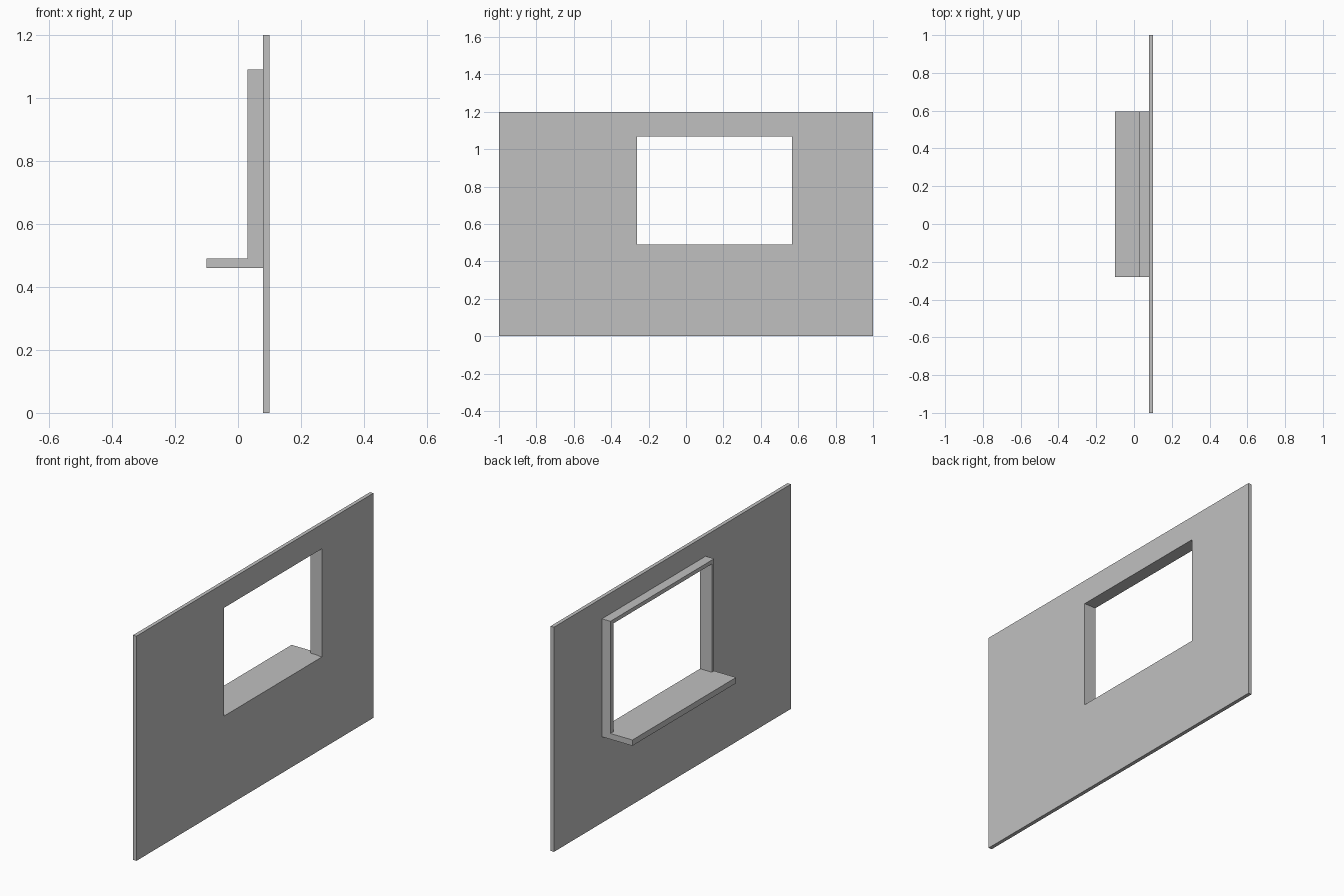
import bpy
import bmesh

default_cube = bpy.data.objects.get("Cube")
if default_cube:
    bpy.data.objects.remove(default_cube, do_unlink=True)

# One plain grey for everything
grey = bpy.data.materials.new("plain grey")
grey.use_nodes = True
GREY = (0.53, 0.53, 0.53, 1)
grey.diffuse_color = GREY
grey.node_tree.nodes["Principled BSDF"].inputs["Base Color"].default_value = GREY


def add_object(name, bm):
    bmesh.ops.recalc_face_normals(bm, faces=bm.faces)
    mesh = bpy.data.meshes.new(name)
    bm.to_mesh(mesh)
    bm.free()
    mesh.materials.append(grey)
    obj = bpy.data.objects.new(name, mesh)
    bpy.context.collection.objects.link(obj)
    return obj


def rectangle(y0, y1, z0, z1):
    return [(y0, z0), (y1, z0), (y1, z1), (y0, z1)]


def extrude_profile(name, outline, x0, x1, hole=None):
    """Extrude a (y, z) outline along x, with an optional matching hole."""
    bm = bmesh.new()
    if hole:
        outer = [bm.verts.new((x0, y, z)) for y, z in outline]
        inner = [bm.verts.new((x0, y, z)) for y, z in hole]
        for i in range(len(outer)):
            j = (i + 1) % len(outer)
            bm.faces.new((outer[i], outer[j], inner[j], inner[i]))
    else:
        bm.faces.new([bm.verts.new((x0, y, z)) for y, z in outline])
    result = bmesh.ops.extrude_face_region(bm, geom=bm.faces[:], use_keep_orig=True)
    moved = [v for v in result["geom"] if isinstance(v, bmesh.types.BMVert)]
    bmesh.ops.translate(bm, verts=moved, vec=(x1 - x0, 0, 0))
    return add_object(name, bm)


# Shared levels
wall_inner, wall_outer = 0.08, 0.10
frame_face = 0.03
sill_bottom, sill_top = 0.46, 0.491
y_out0, y_out1, z_out = -0.28, 0.595, 1.09
y_in0, y_in1, z_in = -0.261, 0.57, 1.069

# Wall panel with a window opening
extrude_profile("wall", rectangle(-1, 1, 0, 1.2), wall_inner, wall_outer,
                hole=rectangle(y_in0, 0.566, sill_top, z_in))

# Two jambs and lintel standing on the sill
extrude_profile("window_frame",
                [(y_out0, sill_top), (y_in0, sill_top), (y_in0, z_in), (y_in1, z_in),
                 (y_in1, sill_top), (y_out1, sill_top), (y_out1, z_out), (y_out0, z_out)],
                frame_face, wall_inner)

# Deep window sill
extrude_profile("window_sill", rectangle(y_out0, y_out1, sill_bottom, sill_top),
                -0.10, wall_inner)
